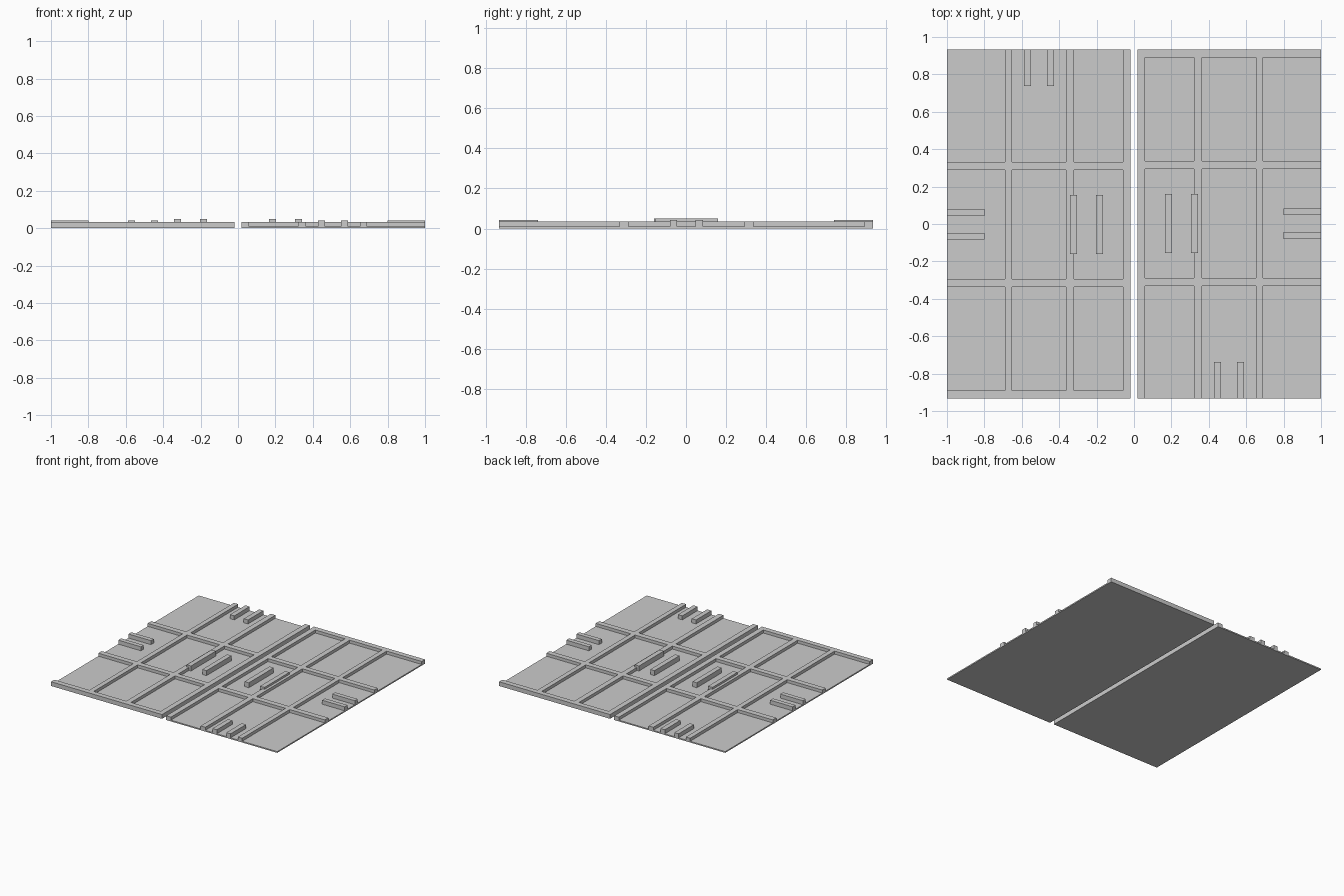
import bpy
import bmesh
from math import pi
from mathutils import Matrix

cube = bpy.data.objects.get("Cube")
if cube:
    bpy.data.objects.remove(cube, do_unlink=True)

grey = bpy.data.materials.new("plain grey")
grey.use_nodes = True
COLOUR = (0.6, 0.6, 0.6, 1)
grey.diffuse_color = COLOUR
grey.node_tree.nodes["Principled BSDF"].inputs["Base Color"].default_value = COLOUR

FLOOR, RIB_TOP = 0.01, 0.034


def add_pair(name, bm):
    """Place the part on the left half and its half-turn copy on the right."""
    bmesh.ops.recalc_face_normals(bm, faces=bm.faces)
    mesh = bpy.data.meshes.new(name)
    bm.to_mesh(mesh)
    bm.free()
    mesh.materials.append(grey)
    for side, turn in (("left", 0), ("right", pi)):
        obj = bpy.data.objects.new(f"{side}_{name}", mesh)
        obj.rotation_euler.z = turn
        bpy.context.collection.objects.link(obj)


def raise_faces(bm, faces, height, keep):
    result = bmesh.ops.extrude_face_region(bm, geom=faces, use_keep_orig=keep)
    verts = [g for g in result["geom"] if isinstance(g, bmesh.types.BMVert)]
    bmesh.ops.translate(bm, verts=verts, vec=(0, 0, height))
    return [g for g in result["geom"] if isinstance(g, bmesh.types.BMFace)]


def bar(name, x0, x1, y0, y1, top):
    bm = bmesh.new()
    centre = Matrix.Translation(((x0 + x1) / 2, (y0 + y1) / 2, (FLOOR + top) / 2))
    size = Matrix.Diagonal((x1 - x0, y1 - y0, top - FLOOR, 1))
    bmesh.ops.create_cube(bm, size=1, matrix=centre @ size)
    add_pair(name, bm)


# Door panel: a thin sheet with ribs raised along alternate rows and columns
xs = [0.018, 0.06, 0.322, 0.364, 0.652, 0.69, 1.0]
ys = [0.933, 0.891, 0.336, 0.293, -0.288, -0.332, -0.933]
bm = bmesh.new()
grid = [[bm.verts.new((x, y, 0)) for y in ys] for x in xs]
for i in range(len(xs) - 1):
    for j in range(len(ys) - 1):
        bm.faces.new((grid[i][j], grid[i][j + 1], grid[i + 1][j + 1], grid[i + 1][j]))
sheet_top = raise_faces(bm, bm.faces[:], FLOOR, True)


def is_rib(face):
    c = face.calc_center_median()
    column = sum(c.x > x for x in xs) - 1
    row = sum(c.y < y for y in ys) - 1
    return column % 2 == 0 or row % 2 == 0


raise_faces(bm, [f for f in sheet_top if is_rib(f)], RIB_TOP - FLOOR, False)
bmesh.ops.dissolve_limit(bm, angle_limit=0.01, verts=bm.verts, edges=bm.edges)
add_pair("panel", bm)

# Tall handle bars near the middle seam
bar("inner_handle_bar", 0.166, 0.204, -0.155, 0.16, 0.05)
bar("outer_handle_bar", 0.304, 0.342, -0.155, 0.16, 0.05)

# Short guide bars at the side edge and at the open end
for label, a in (("front", -0.08), ("back", 0.048)):
    bar(f"{label}_side_guide", 0.8, 1.0, a, a + 0.036, 0.042)
for label, a in (("inner", 0.428), ("outer", 0.55)):
    bar(f"{label}_end_guide", a, a + 0.038, -0.933, -0.738, 0.042)
